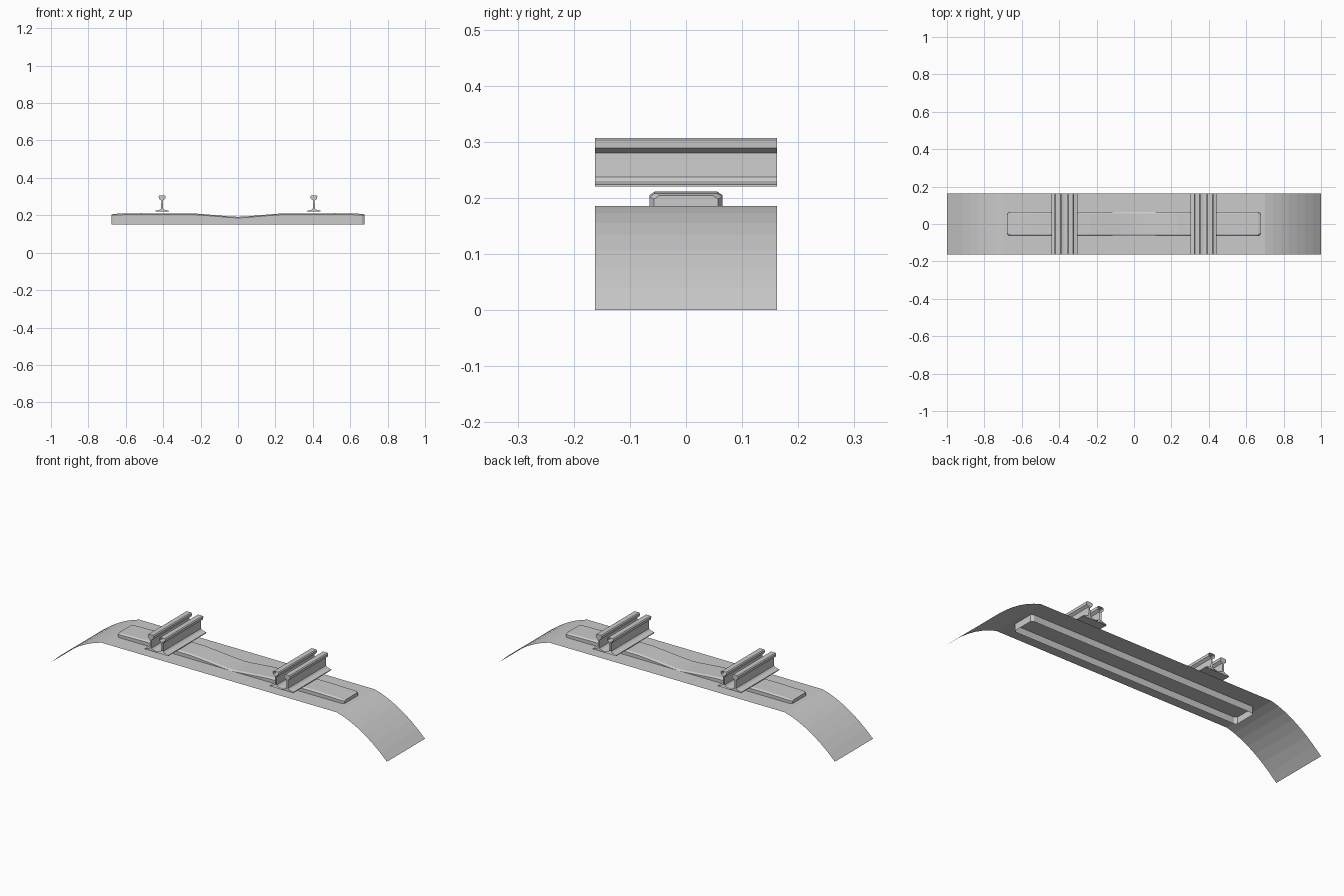
import bpy, bmesh

cube = bpy.data.objects.get("Cube")
if cube:
    bpy.data.objects.remove(cube, do_unlink=True)

GREY = (0.6, 0.6, 0.6, 1.0)
mat = bpy.data.materials.new("plain grey")
mat.use_nodes = True
mat.diffuse_color = GREY
mat.node_tree.nodes["Principled BSDF"].inputs["Base Color"].default_value = GREY

HALF_LENGTH = 0.162   # half extent of bed and rails along y


def loft(name, sections, closed=False, caps=False, flip=False):
    """Skin a list of equal-length point rows; optionally ring-shaped and capped."""
    bm = bmesh.new()
    rows = [[bm.verts.new(p) for p in row] for row in sections]
    n = len(rows[0])
    for a, b in zip(rows, rows[1:]):
        for i in range(n if closed else n - 1):
            j = (i + 1) % n
            quad = [a[i], a[j], b[j], b[i]]
            bm.faces.new(quad[::-1] if flip else quad)
    if caps:
        first, last = rows[0], rows[-1]
        bm.faces.new(first if flip else first[::-1])
        bm.faces.new(last[::-1] if flip else last)
    mesh = bpy.data.meshes.new(name)
    bm.to_mesh(mesh)
    bm.free()
    mesh.materials.append(mat)
    obj = bpy.data.objects.new(name, mesh)
    bpy.context.collection.objects.link(obj)
    return obj


# Ballast bed: an open sheet, flat in the middle and curving down at both ends
STEPS = 7
shoulder = []
for i in range(STEPS + 1):
    t = 0.3 * i / STEPS
    shoulder.append((0.7 + t, 0.186 - 0.25 * t - 1.233 * t * t))
bed = [(-x, z) for x, z in reversed(shoulder)] + shoulder
loft("ballast_bed", [[(x, y, z) for x, z in bed] for y in (-HALF_LENGTH, HALF_LENGTH)])

# Sleeper: chamfered beam with raised rail seats, a dipped waist and an open bottom
# stations: x, top height, half width
half = [(0.0, 0.192, 0.065), (0.04, 0.1935, 0.065), (0.10, 0.199, 0.065),
        (0.17, 0.205, 0.065), (0.235, 0.210, 0.065), (0.52, 0.211, 0.065),
        (0.662, 0.208, 0.065), (0.675, 0.204, 0.057)]
stations = [(-x, z, w) for x, z, w in reversed(half[1:])] + half
rows = []
for x, top, w in stations:
    side = [(w, 0.15), (w, top - 0.006), (w - 0.009, top)]
    rows.append([(x, y, z) for y, z in side] + [(x, -y, z) for y, z in reversed(side)])
loft("sleeper", rows, caps=True, flip=True)

# Rails: foot, thin web and chamfered head, swept along y
rail_half = [(0.036, 0.220), (0.036, 0.224), (0.012, 0.230), (0.005, 0.237),
             (0.004, 0.280), (0.017, 0.289), (0.018, 0.303), (0.013, 0.307)]
profile = rail_half + [(-x, z) for x, z in reversed(rail_half)]


def rail(name, centre, caps):
    ends = [[(centre + x, y, z) for x, z in profile] for y in (-HALF_LENGTH, HALF_LENGTH)]
    loft(name, ends, closed=True, caps=caps, flip=True)


for label, s in (("left", 1), ("right", -1)):
    rail(label + "_running_rail", s * 0.406, True)
    rail(label + "_guard_rail", s * 0.338, False)
